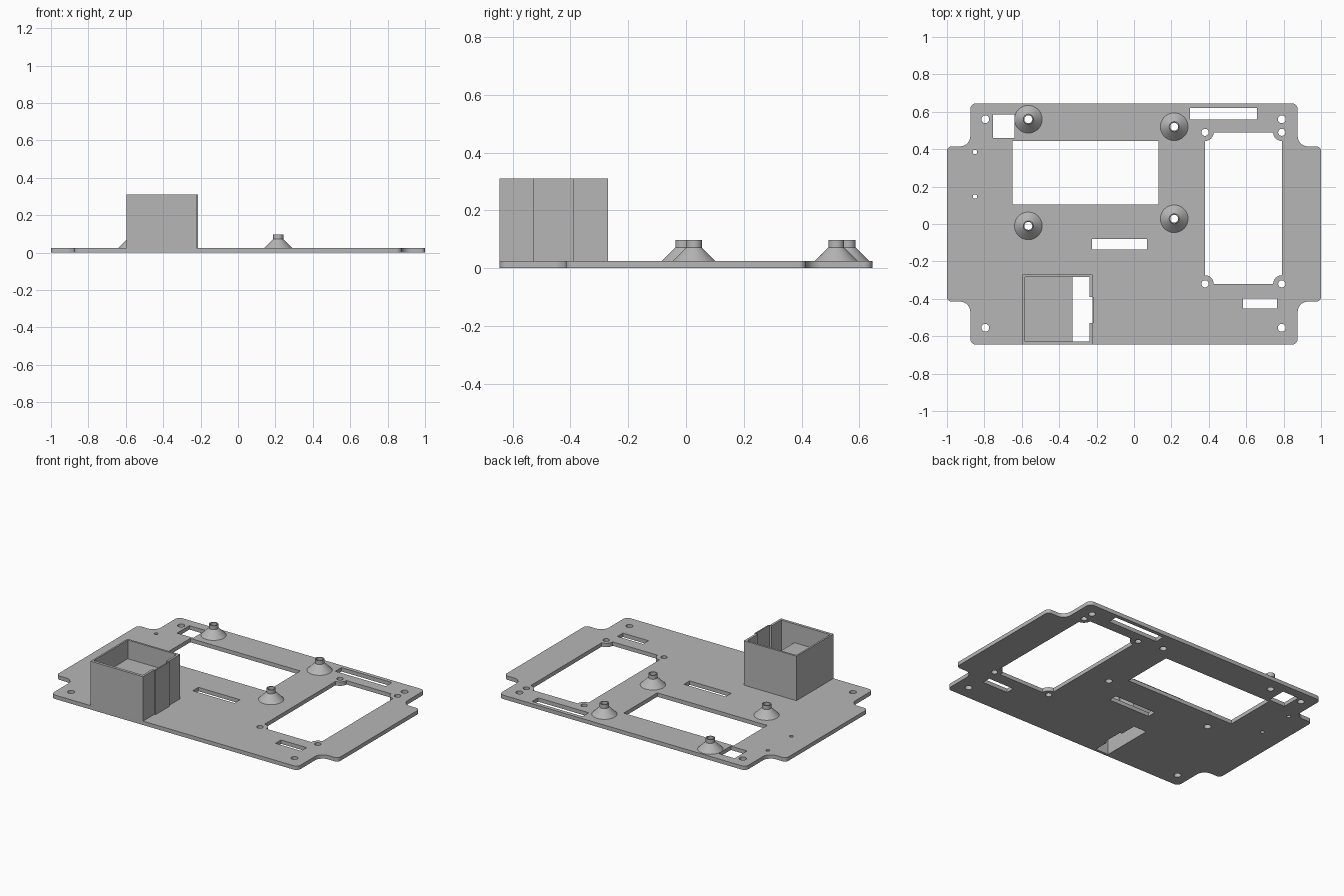
import bpy, bmesh
from math import pi, cos, sin
from mathutils import Vector, Matrix

old = bpy.data.objects.get("Cube")
if old:
    bpy.data.objects.remove(old)

grey = bpy.data.materials.new("light_grey")
grey.use_nodes = True
colour = (0.47, 0.47, 0.47, 1)
grey.diffuse_color = colour
grey.node_tree.nodes["Principled BSDF"].inputs["Base Color"].default_value = colour

THICK = 0.025      # base plate thickness
BOX_TOP = 0.31


def circle(x, y, r, n=32):
    return [(x + r * cos(2 * pi * i / n), y + r * sin(2 * pi * i / n)) for i in range(n)]


def rect(x0, x1, y0, y1):
    return [(x0, y0), (x1, y0), (x1, y1), (x0, y1)]


def shaped(corners, scoop=False, n=8):
    """Round right-angled corners (x, y, r); scoop bends the arcs inward."""
    pts = []
    for i, (x, y, r) in enumerate(corners):
        p = Vector((x, y))
        u = (Vector(corners[i - 1][:2]) - p).normalized()
        v = (Vector(corners[(i + 1) % len(corners)][:2]) - p).normalized()
        for k in range(n + 1):
            c, s = cos(pi / 2 * k / n), sin(pi / 2 * k / n)
            pts.append(p + r * (u * c + v * s) if scoop else p + r * (u + v - v * c - u * s))
    return [tuple(q) for q in pts]


def finish(obj):
    bm = bmesh.new()
    bm.from_mesh(obj.data)
    bmesh.ops.remove_doubles(bm, verts=bm.verts, dist=0.0001)
    bmesh.ops.recalc_face_normals(bm, faces=bm.faces)
    bm.to_mesh(obj.data)
    bm.free()
    obj.data.materials.clear()
    obj.data.materials.append(grey)
    bpy.ops.object.select_all(action='DESELECT')
    obj.select_set(True)
    bpy.context.view_layer.objects.active = obj
    bpy.ops.object.shade_smooth_by_angle(angle=pi / 6)


def slab(name, loops, z0, z1):
    """Extrude an outline, with any inner loops left open as holes."""
    curve = bpy.data.curves.new(name, 'CURVE')
    curve.dimensions = '2D'
    curve.fill_mode = 'BOTH'
    curve.extrude = (z1 - z0) / 2
    for loop in loops:
        sp = curve.splines.new('POLY')
        sp.points.add(len(loop) - 1)
        for pt, (x, y) in zip(sp.points, loop):
            pt.co = (x, y, 0, 1)
        sp.use_cyclic_u = True
    obj = bpy.data.objects.new(name, curve)
    bpy.context.collection.objects.link(obj)
    bpy.ops.object.select_all(action='DESELECT')
    obj.select_set(True)
    bpy.context.view_layer.objects.active = obj
    bpy.ops.object.convert(target='MESH')
    obj = bpy.context.object
    obj.data.transform(Matrix.Translation((0, 0, (z0 + z1) / 2)))
    finish(obj)
    return obj


def lathe(name, profile, x, y):
    """Spin a closed (radius, z) profile about a vertical axis."""
    bm = bmesh.new()
    vs = [bm.verts.new((r, 0, z)) for r, z in profile]
    es = [bm.edges.new((vs[i - 1], vs[i])) for i in range(len(vs))]
    bmesh.ops.spin(bm, geom=vs + es, cent=(0, 0, 0), axis=(0, 0, 1),
                   angle=2 * pi, steps=48, use_merge=True)
    mesh = bpy.data.meshes.new(name)
    bm.to_mesh(mesh)
    bm.free()
    obj = bpy.data.objects.new(name, mesh)
    bpy.context.collection.objects.link(obj)
    obj.location = (x, y, 0)
    finish(obj)


# Plate outline: one corner mirrored into all four
corner = [(1, 0.415, 0.025), (0.875, 0.415, 0.055), (0.875, 0.645, 0.03)]
outline = []
for sx, sy in ((1, 1), (-1, 1), (-1, -1), (1, -1)):
    part = [(sx * x, sy * y, r) for x, y, r in corner]
    outline += part if sx * sy > 0 else part[::-1]

# Windows and slots in the plate
wx, wy = (0.38, 0.79), (-0.32, 0.49)
lug = 0.046
window = shaped([(x, y, lug) for x, y in rect(*wx, *wy)], scoop=True)
openings = [
    window,
    rect(-0.65, 0.13, 0.105, 0.445),
    rect(-0.225, 0.07, -0.137, -0.08),
    rect(-0.755, -0.64, 0.46, 0.585),
    rect(0.30, 0.658, 0.558, 0.62),
    rect(0.583, 0.765, -0.453, -0.397),
]


def recessed(x0, x1, y0, y1, out):
    """Rectangle whose right side steps outward in the middle."""
    return [(x0, y0), (x1, y0), (x1, -0.53), (out, -0.53),
            (out, -0.39), (x1, -0.39), (x1, y1), (x0, y1)]


openings.append(recessed(-0.33, -0.237, -0.627, -0.283, -0.221))

# Screw holes
holes = [circle(x, y, 0.021) for x in (-0.795, 0.79) for y in (0.56, -0.555)]
holes += [circle(x, y, 0.019) for x in wx for y in wy]
holes += [circle(-0.85, y, 0.012) for y in (0.385, 0.147)]
posts = [(-0.565, 0.56), (0.215, 0.52), (-0.565, -0.01), (0.215, 0.028)]
holes += [circle(x, y, 0.021) for x, y in posts]

slab("base_plate", [shaped(outline)] + openings + holes, 0, THICK)

# Hollow conical standoffs
for i, (x, y) in enumerate(posts):
    lathe(f"standoff_{i + 1}", [(0.021, THICK), (0.074, THICK), (0.027, 0.072),
                                (0.027, 0.097), (0.021, 0.097)], x, y)

# Open-topped box with a raised floor beside the through slot
slab("box_walls", [recessed(-0.595, -0.222, -0.645, -0.27, -0.213),
                   recessed(-0.584, -0.237, -0.627, -0.283, -0.221)], THICK, BOX_TOP)
slab("box_floor", [rect(-0.584, -0.33, -0.627, -0.283)], THICK, 0.19)
